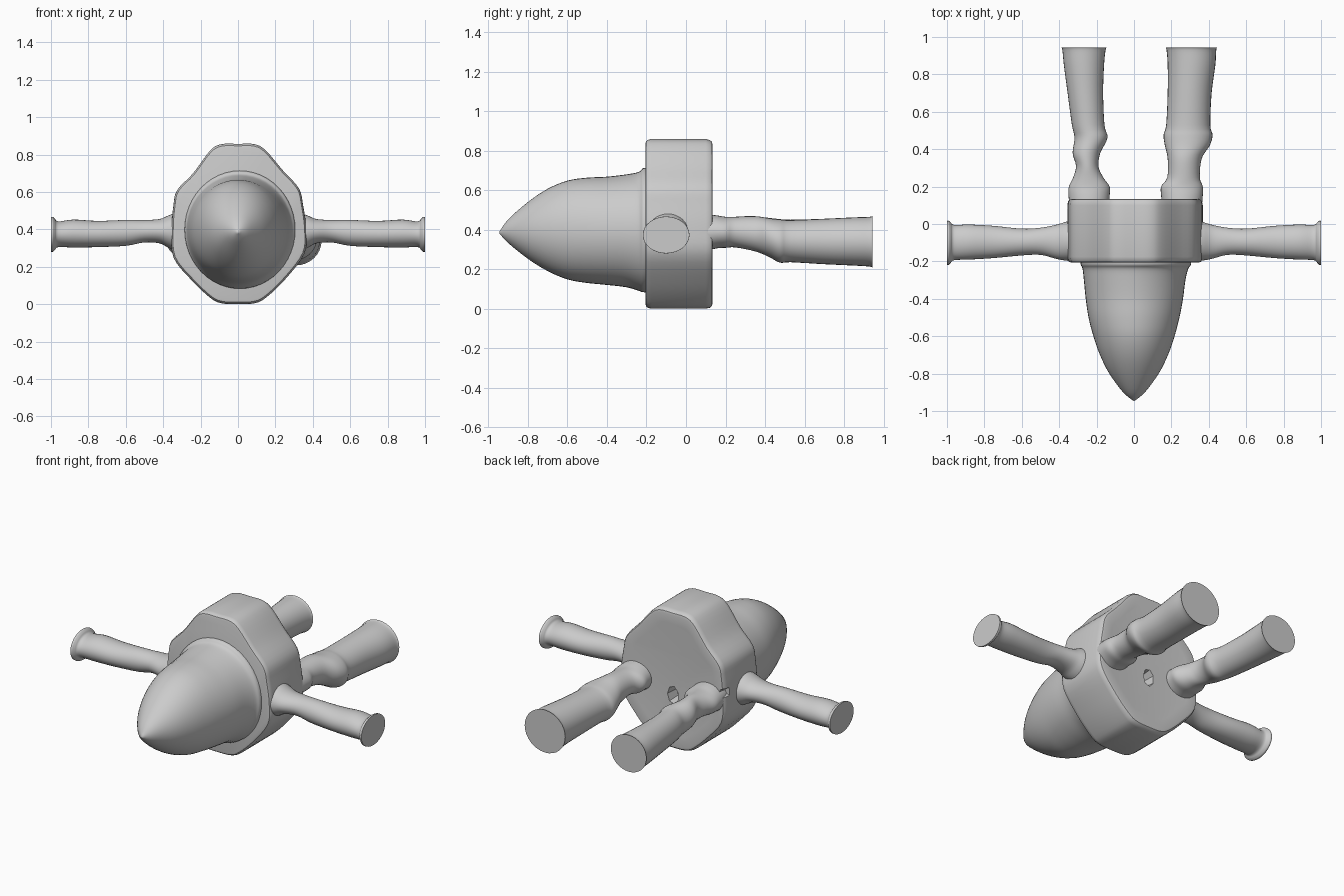
import bpy, bmesh
from math import sin, cos, pi, radians


def smooth_rows(rows, steps, closed=False):
    """Catmull-Rom interpolation through tuples of numbers."""
    n, out = len(rows), []
    for i in range(n if closed else n - 1):
        if closed:
            p = [rows[(i + k) % n] for k in (-1, 0, 1, 2)]
        else:
            p = [rows[min(max(i + k, 0), n - 1)] for k in (-1, 0, 1, 2)]
        for s in range(steps):
            t = s / steps
            out.append(tuple(
                0.5 * (2 * b + (c - a) * t + (2 * a - 5 * b + 4 * c - d) * t * t
                       + (3 * b - a - 3 * c + d) * t ** 3)
                for a, b, c, d in zip(*p)))
    if not closed:
        out.append(rows[-1])
    return out


def skin(name, rings, angle=40):
    """Bridge rings of points into a closed solid with flat caps."""
    bm = bmesh.new()
    vs = [[bm.verts.new(p) for p in ring] for ring in rings]
    n = len(vs[0])
    for a, b in zip(vs, vs[1:]):
        for i in range(n):
            j = (i + 1) % n
            bm.faces.new((a[i], a[j], b[j], b[i]))
    bm.faces.new(vs[0])
    bm.faces.new(vs[-1])
    bmesh.ops.recalc_face_normals(bm, faces=bm.faces)
    me = bpy.data.meshes.new(name)
    bm.to_mesh(me)
    bm.free()
    ob = bpy.data.objects.new(name, me)
    bpy.context.collection.objects.link(ob)
    shade(ob, angle)
    return ob


def shade(ob, angle=40):
    bpy.ops.object.select_all(action='DESELECT')
    ob.select_set(True)
    bpy.context.view_layer.objects.active = ob
    bpy.ops.object.shade_smooth_by_angle(angle=radians(angle))


def tube(name, rows, axis='Y', side=1, steps=4, n=32):
    """Rows: position along axis, low/high across, low/high z."""
    rings = []
    for t, a0, a1, z0, z1 in smooth_rows(rows, steps):
        ring = []
        for k in range(n):
            w = 2 * pi * k / n
            a = (a0 + a1) / 2 + (a1 - a0) / 2 * cos(w)
            z = (z0 + z1) / 2 + (z1 - z0) / 2 * sin(w)
            ring.append((a, t, z) if axis == 'Y' else (side * t, a, z))
        rings.append(ring)
    return skin(name, rings)


# Thick body slab: rounded diamond outline with softened rims
outline = [(0.0, 0.857), (0.09, 0.855), (0.15, 0.82), (0.24, 0.715), (0.325, 0.62),
           (0.348, 0.53), (0.365, 0.40), (0.355, 0.27), (0.25, 0.13), (0.15, 0.035),
           (0.09, 0.005), (0.0, 0.0), (-0.09, 0.005), (-0.15, 0.035), (-0.25, 0.13),
           (-0.345, 0.25), (-0.355, 0.40), (-0.345, 0.53), (-0.325, 0.61),
           (-0.24, 0.70), (-0.15, 0.82), (-0.09, 0.855)]
outline = smooth_rows(outline, 4, closed=True)
layers = [(-0.205, 0.95), (-0.202, 0.975), (-0.192, 0.992), (-0.175, 1.0),
          (0.10, 1.0), (0.12, 0.99), (0.131, 0.97), (0.134, 0.94),
          (0.128, 0.80)]
body = skin("body", [[(x * s, y, 0.43 + (z - 0.43) * s) for x, z in outline]
                     for y, s in layers], 50)


# Small openings in the back of the body
def carve(name, rows):
    cutter = tube(name, rows, steps=1, n=7)
    cutter.hide_render = True
    mod = body.modifiers.new(name, 'BOOLEAN')
    mod.operation = 'DIFFERENCE'
    mod.object = cutter
    bpy.context.view_layer.objects.active = body
    bpy.ops.object.modifier_apply(modifier=name)
    bpy.data.objects.remove(cutter)


carve("back_hole_cutter", [(0.05, -0.03, 0.03, 0.29, 0.38), (0.2, -0.045, 0.045, 0.27, 0.40)])
carve("side_dent_cutter", [(0.08, -0.38, -0.325, 0.41, 0.46), (0.2, -0.39, -0.315, 0.40, 0.475)])
shade(body, 35)

# Pointed nose
tube("nose", [
    (-0.945, -0.004, 0.004, 0.381, 0.389),
    (-0.90, -0.058, 0.058, 0.332, 0.452),
    (-0.80, -0.132, 0.132, 0.252, 0.540),
    (-0.70, -0.182, 0.182, 0.190, 0.607),
    (-0.60, -0.217, 0.217, 0.148, 0.648),
    (-0.50, -0.243, 0.243, 0.130, 0.663),
    (-0.40, -0.258, 0.262, 0.120, 0.668),
    (-0.30, -0.268, 0.275, 0.108, 0.680),
    (-0.24, -0.275, 0.290, 0.090, 0.692),
    (-0.215, -0.285, 0.305, 0.083, 0.712),
    (-0.17, -0.285, 0.305, 0.083, 0.712)], n=48)

# Side arms with thin end discs
arm_rows = [
    (0.30, -0.20, 0.03, 0.27, 0.50),
    (0.37, -0.195, 0.01, 0.30, 0.475),
    (0.42, -0.185, -0.005, 0.325, 0.455),
    (0.50, -0.165, -0.02, 0.33, 0.450),
    (0.60, -0.168, -0.025, 0.312, 0.450),
    (0.75, -0.182, -0.010, 0.305, 0.445),
    (0.88, -0.190, -0.003, 0.303, 0.452),
    (0.96, -0.193, -0.005, 0.305, 0.442),
    (0.98, -0.208, 0.008, 0.288, 0.458),
    (0.99, -0.218, 0.017, 0.280, 0.466),
    (1.00, -0.218, 0.017, 0.280, 0.466)]
for label, side in (("left", -1), ("right", 1)):
    tube(label + "_arm", arm_rows, axis='X', side=side)

# Rear legs: collar at the body, narrow ankle, knee bulge, flared end
tube("right_leg", [
    (0.09, 0.150, 0.362, 0.29, 0.48),
    (0.155, 0.145, 0.368, 0.305, 0.472),
    (0.20, 0.145, 0.368, 0.308, 0.465),
    (0.25, 0.178, 0.352, 0.310, 0.465),
    (0.35, 0.180, 0.362, 0.290, 0.468),
    (0.42, 0.165, 0.405, 0.262, 0.458),
    (0.475, 0.158, 0.420, 0.233, 0.452),
    (0.53, 0.172, 0.408, 0.235, 0.448),
    (0.70, 0.180, 0.415, 0.225, 0.455),
    (0.85, 0.180, 0.435, 0.218, 0.462),
    (0.93, 0.174, 0.440, 0.213, 0.465),
    (0.945, 0.168, 0.447, 0.207, 0.472)])
tube("left_leg", [
    (0.09, -0.345, -0.135, 0.29, 0.48),
    (0.155, -0.350, -0.130, 0.305, 0.472),
    (0.20, -0.348, -0.130, 0.308, 0.465),
    (0.25, -0.325, -0.165, 0.312, 0.465),
    (0.31, -0.310, -0.190, 0.305, 0.468),
    (0.38, -0.328, -0.180, 0.290, 0.464),
    (0.46, -0.318, -0.142, 0.262, 0.455),
    (0.53, -0.332, -0.158, 0.260, 0.450),
    (0.70, -0.355, -0.165, 0.255, 0.455),
    (0.85, -0.375, -0.160, 0.250, 0.462),
    (0.93, -0.383, -0.152, 0.246, 0.465),
    (0.945, -0.390, -0.145, 0.242, 0.470)])
